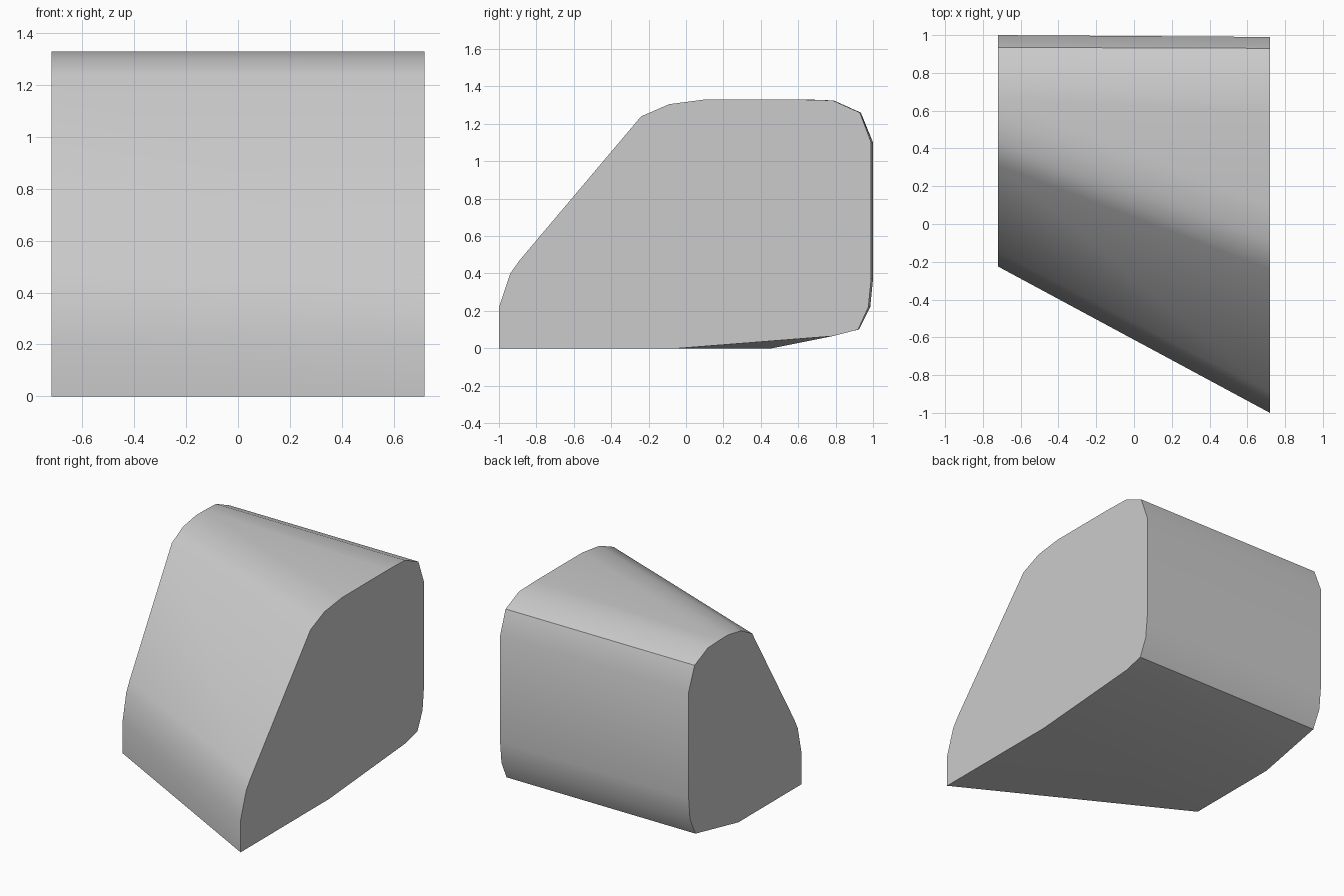
import bpy
import bmesh
from math import radians

if "Cube" in bpy.data.objects:
    bpy.data.objects.remove(bpy.data.objects["Cube"], do_unlink=True)

# One plain grey
grey = bpy.data.materials.new("light_grey")
grey.use_nodes = True
colour = (0.6, 0.6, 0.6, 1)
grey.diffuse_color = colour
grey.node_tree.nodes["Principled BSDF"].inputs["Base Color"].default_value = colour

# Matching end profiles (y, z), from the front foot over the top to the underside
HALF_WIDTH = 0.72
long_end = [(-1, 0), (-1, .22), (-.94, .4), (-.89, .47), (-.24, 1.24), (-.09, 1.305),
            (.1, 1.33), (.6, 1.33), (.785, 1.325), (.93, 1.26), (.99, 1.1),
            (.99, .37), (.975, .22), (.92, .1), (.785, .065), (-.04, 0)]
short_end = [(-.225, 0), (-.225, .22), (-.185, .4), (-.15, .47), (.31, 1.24), (.43, 1.305),
             (.57, 1.33), (.66, 1.33), (.79, 1.325), (.935, 1.26), (1, 1.1),
             (1, .37), (.985, .22), (.925, .1), (.785, .07), (.46, 0)]

# Wedge-shaped body: a skin stretched between the two ends, then capped
bm = bmesh.new()
a = [bm.verts.new((HALF_WIDTH, y, z)) for y, z in long_end]
b = [bm.verts.new((-HALF_WIDTH, y, z)) for y, z in short_end]
for i in range(len(a)):
    j = (i + 1) % len(a)
    bm.faces.new((a[i], a[j], b[j]))
    bm.faces.new((a[i], b[j], b[i]))
bm.faces.new(a)
bm.faces.new(b)
bmesh.ops.recalc_face_normals(bm, faces=bm.faces)

mesh = bpy.data.meshes.new("wedge_body")
bm.to_mesh(mesh)
bm.free()
mesh.materials.append(grey)
body = bpy.data.objects.new("wedge_body", mesh)
bpy.context.collection.objects.link(body)

# Smooth skin with crisp caps and rear creases
bpy.ops.object.select_all(action="DESELECT")
body.select_set(True)
bpy.context.view_layer.objects.active = body
bpy.ops.object.shade_smooth_by_angle(angle=radians(35))
